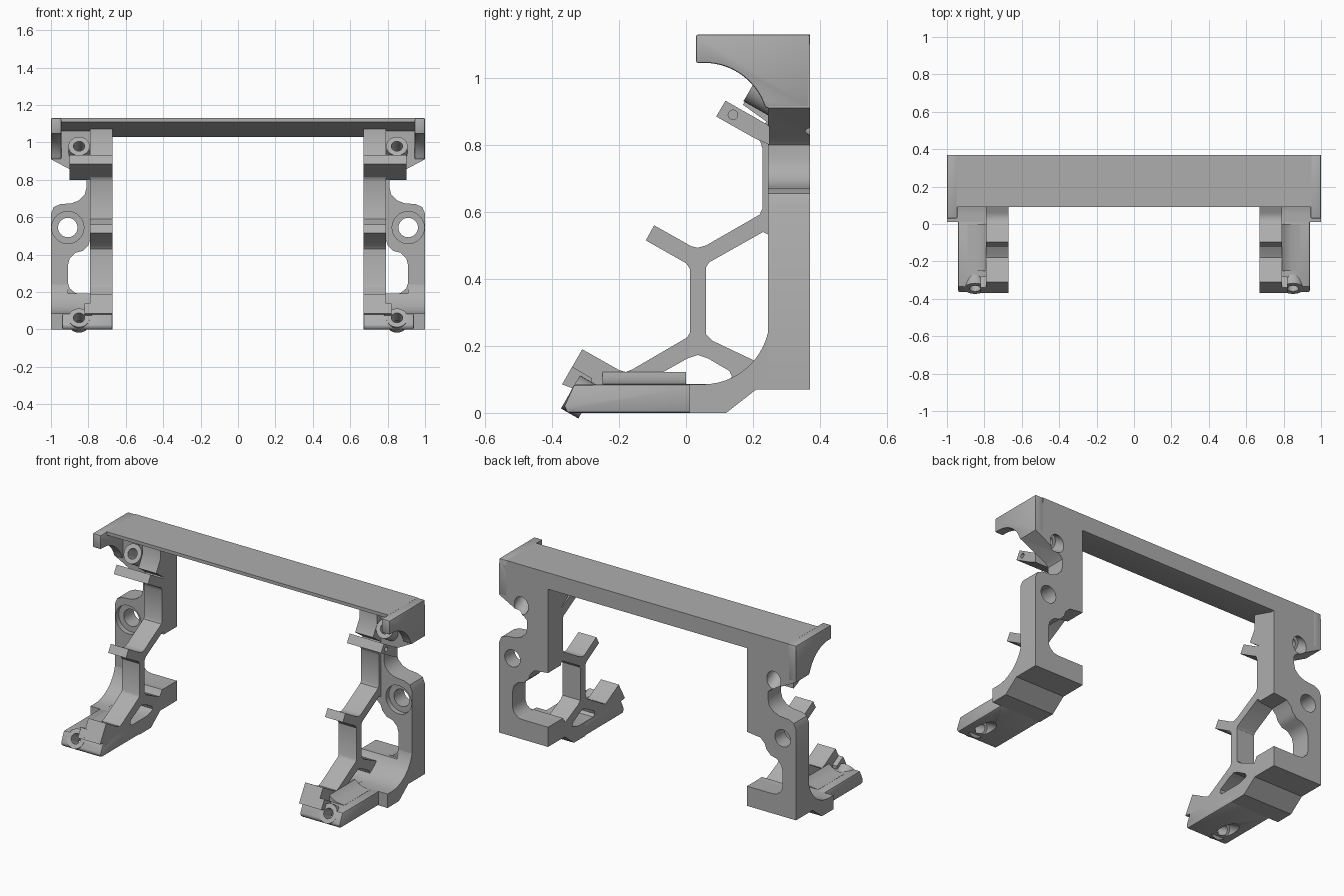
import bpy, bmesh
from math import sin, cos, radians
from mathutils import Vector, Matrix

cube = bpy.data.objects.get("Cube")
if cube:
    bpy.data.objects.remove(cube, do_unlink=True)

grey = bpy.data.materials.new("plain grey")
grey.use_nodes = True
GREY = (0.42, 0.42, 0.42, 1)
grey.diffuse_color = GREY
for node in grey.node_tree.nodes:
    if node.type == 'BSDF_PRINCIPLED':
        node.inputs["Base Color"].default_value = GREY
        node.inputs["Roughness"].default_value = 0.6


def make_object(name, bm):
    bmesh.ops.recalc_face_normals(bm, faces=bm.faces[:])
    mesh = bpy.data.meshes.new(name)
    bm.to_mesh(mesh)
    bm.free()
    mesh.materials.append(grey)
    obj = bpy.data.objects.new(name, mesh)
    bpy.context.collection.objects.link(obj)
    return obj


def prism(name, outline, lo, hi, axis='x'):
    """Extrude a flat outline: (y, z) along x, or (x, z) along y."""
    bm = bmesh.new()
    place = (lambda a, b: (lo, a, b)) if axis == 'x' else (lambda a, b: (a, lo, b))
    face = bm.faces.new([bm.verts.new(place(a, b)) for a, b in outline])
    new = bmesh.ops.extrude_face_region(bm, geom=[face])["geom"]
    shift = Vector((hi - lo, 0, 0)) if axis == 'x' else Vector((0, hi - lo, 0))
    bmesh.ops.translate(bm, vec=shift, verts=[v for v in new if isinstance(v, bmesh.types.BMVert)])
    return make_object(name, bm)


def rod(name, start, direction, radius, length):
    """Cylinder from a start point along a direction."""
    d = Vector(direction).normalized()
    bm = bmesh.new()
    bmesh.ops.create_cone(bm, cap_ends=True, segments=32, radius1=radius, radius2=radius, depth=length,
                          matrix=Matrix.Translation(Vector(start) + d * length / 2)
                          @ d.to_track_quat('Z', 'Y').to_matrix().to_4x4())
    return make_object(name, bm)


def bake(obj):
    graph = bpy.context.evaluated_depsgraph_get()
    mesh = bpy.data.meshes.new_from_object(obj.evaluated_get(graph))
    obj.modifiers.clear()
    obj.data = mesh


def cut(obj, *cutters):
    for cutter in cutters:
        mod = obj.modifiers.new("cut", 'BOOLEAN')
        mod.operation = 'DIFFERENCE'
        mod.solver = 'EXACT'
        mod.object = cutter
        bake(obj)


def bevel(obj, width):
    mod = obj.modifiers.new("soft edges", 'BEVEL')
    mod.width = width
    mod.segments = 2
    mod.limit_method = 'ANGLE'
    bake(obj)


def arc(cy, cz, r, start, end, steps=14):
    angles = [radians(start + (end - start) * i / steps) for i in range(steps + 1)]
    return [(cy + r * cos(a), cz + r * sin(a)) for a in angles]


IN, WEB, OUT = 0.67, 0.79, 1.0      # inner face, web outer face, outer face
AIM = Vector((0, 0.87, -0.5))       # screw direction
UPPER, LOWER = Vector((0.85, 0.2, 0.98)), Vector((0.85, -0.358, 0.07))

# Top beam with sloping underside
beam = prism("top_beam", [(0.09, 1.13), (0.37, 1.13), (0.37, 1.03), (0.35, 1.03), (0.09, 1.11)], -0.95, 0.95)

# End caps of the beam, hollowed by an arc
end_cap = prism("end_cap", [(0.37, 1.13), (0.03, 1.13), (0.03, 1.045)]
                + arc(0.055, 0.855, 0.19, 90, 17) + [(0.37, 0.91)], 0.945, OUT)

# Back plate with neck, outer wall and open window
plate = prism("back_plate", [
    (IN, 0.07), (OUT, 0.07), (OUT, 0.62), (0.985, 0.655), (0.95, 0.67), (0.89, 0.675), (0.85, 0.69),
    (0.82, 0.72), (0.81, 0.76), (0.81, 0.8), (0.83, 0.82), (OUT, 0.91), (OUT, 1.1), (IN, 1.1), (IN, 0.52),
    (0.76, 0.51), (0.79, 0.48), (0.8, 0.45), (0.83, 0.42), (0.87, 0.41), (0.9, 0.38), (0.91, 0.34),
    (0.91, 0.25), (0.9, 0.22), (0.87, 0.195), (0.84, 0.19), (IN, 0.19)], 0.245, 0.37, 'y')

# Curved corner between the base and the back plate
corner = [(0.01, 0), (0.12, 0), (0.21, 0.07), (0.26, 0.07)]
sill = prism("corner_sill", corner + [(0.26, 0.19)] + arc(0.05, 0.285, 0.2, -28, -90) + [(0.01, 0.085)], IN, 0.91)
wall = prism("corner_wall", corner + [(0.26, 0.285)] + arc(0.05, 0.285, 0.2, 0, -90) + [(0.01, 0.085)], 0.91, OUT)

# Foot bar
base = prism("foot", [(-0.335, 0.085), (-0.365, 0.02), (-0.355, 0), (0.02, 0), (0.02, 0.085)], IN, 0.94)

# Inner web: column, branching struts and clip fingers
web = prism("inner_web", [
    (0.36, 1.08), (0.21, 1.08), (0.21, 0.99), (0.17, 0.92), (0.24, 0.87), (0.205, 0.825), (0.222, 0.81),
    (0.228, 0.79), (0.228, 0.61), (0.22, 0.592), (0.06, 0.5), (0.035, 0.493), (0.015, 0.498), (-0.095, 0.56),
    (-0.12, 0.515), (0, 0.447), (0.012, 0.43), (0.012, 0.24), (0.003, 0.225), (-0.16, 0.13), (-0.18, 0.122),
    (-0.2, 0.128), (-0.31, 0.19), (-0.37, 0.085), (-0.33, 0.08), (-0.33, 0.04), (0.15, 0.04), (0.25, 0.1),
    (0.22, 0.15), (0.2, 0.158), (0.08, 0.215), (0.06, 0.235), (0.06, 0.435), (0.07, 0.45), (0.23, 0.54),
    (0.25, 0.53), (0.36, 0.53)], IN, WEB)
opening = prism("web_opening", [
    (-0.08, 0.1), (-0.075, 0.118), (0.005, 0.163), (0.035, 0.173), (0.065, 0.163), (0.13, 0.125),
    (0.137, 0.108), (0.12, 0.09), (0.1, 0.086), (-0.065, 0.086)], 0.6, 0.85)
fillet = prism("web_fillet", [(0.78, 0.07), (0.89, 0.07), (0.89, 0.086), (0.84, 0.092), (0.81, 0.105),
                              (WEB, 0.122), (0.78, 0.122)], -0.25, 0.0, 'y')

# Upper clip finger with pin hole, and small lower tab
finger = prism("upper_finger", [(0.09, 0.885), (0.118, 0.932), (0.25, 0.857), (0.25, 0.8), (0.205, 0.82)], IN, 0.9)
pin = rod("pin_cutter", (0.85, 0.14, 0.89), (1, 0, 0), 0.014, 0.1)
tab = prism("lower_tab", [(-0.37, 0.085), (-0.34, 0.138), (-0.28, 0.103), (-0.28, 0.07), (-0.33, 0.07)], 0.78, 0.82)

# Screw bosses
upper_boss = rod("upper_screw_boss", UPPER, AIM, 0.057, 0.1)
lower_boss = rod("lower_screw_boss", LOWER + AIM.normalized() * 0.015, AIM, 0.057, 0.06)

# Cutters: screw bores with wider rear pockets, round mounting hole with counterbore
upper_bore = rod("upper_bore_cutter", UPPER - AIM * 0.1, AIM, 0.03, 0.5)
lower_bore = rod("lower_bore_cutter", LOWER - AIM * 0.1, AIM, 0.03, 0.4)
upper_pocket = rod("upper_pocket_cutter", UPPER + AIM * 0.11, AIM, 0.047, 0.2)
lower_pocket = rod("lower_pocket_cutter", LOWER + AIM * 0.1, AIM, 0.044, 0.2)
hole = rod("mount_hole_cutter", (0.91, 0.1, 0.545), (0, 1, 0), 0.052, 0.5)
counterbore = rod("counterbore_cutter", (0.91, 0.1, 0.545), (0, 1, 0), 0.086, 0.175)
cutters = [opening, pin, upper_bore, lower_bore, upper_pocket, lower_pocket, hole, counterbore]
bpy.context.view_layer.update()

bevel(base, 0.008)
bevel(end_cap, 0.006)
cut(plate, counterbore, hole, upper_bore, upper_pocket)
cut(web, opening)
cut(finger, pin)
cut(upper_boss, upper_bore)
cut(lower_boss, lower_bore)
cut(base, lower_bore, lower_pocket)
for cutter in cutters:
    bpy.data.objects.remove(cutter, do_unlink=True)

# Mirror the side parts and shade
sides = [end_cap, plate, sill, wall, base, web, fillet, finger, tab, upper_boss, lower_boss]
bpy.ops.object.select_all(action='DESELECT')
for obj in sides + [beam]:
    obj.select_set(True)
bpy.context.view_layer.objects.active = beam
bpy.ops.object.shade_smooth_by_angle(angle=radians(32))
for obj in sides:
    obj.modifiers.new("mirror", 'MIRROR')
